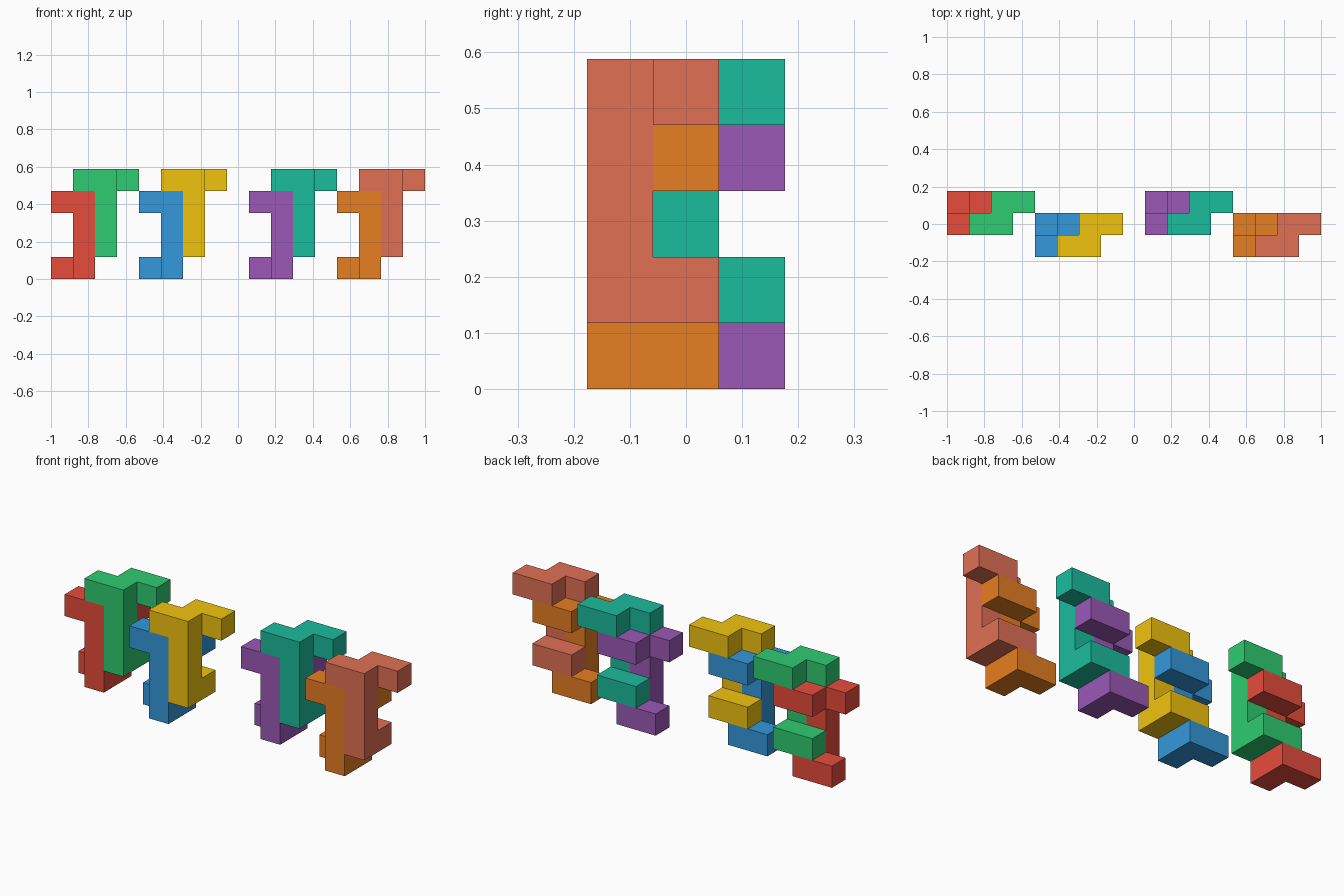
import bpy, bmesh
from mathutils import Vector

if "Cube" in bpy.data.objects:
    bpy.data.objects.remove(bpy.data.objects["Cube"])

U = 2 / 17  # edge of one cube; the row is 17 cubes long

# Cubes of one puzzle piece as (x, y, z): front column with hook, two back bars
PIECE = [(1, 0, 0), (1, 0, 1), (1, 0, 2), (1, 0, 3), (0, 0, 3),
         (1, 1, 3), (2, 1, 3), (0, 1, 0), (1, 1, 0)]


def srgb(hex_code):
    vals = [int(hex_code[i:i + 2], 16) / 255 for i in (0, 2, 4)]
    return [v / 12.92 if v <= 0.04045 else ((v + 0.055) / 1.055) ** 2.4 for v in vals] + [1]


def make_piece(name, offset, color):
    cells = set(PIECE)
    bm = bmesh.new()
    # Outer skin: one square wherever a cube has no neighbour
    for c in PIECE:
        for axis in range(3):
            for s in (-1, 1):
                n = list(c)
                n[axis] += s
                if tuple(n) in cells:
                    continue
                a, b = (axis + 1) % 3, (axis + 2) % 3
                quad = []
                for da, db in ((0, 0), (1, 0), (1, 1), (0, 1))[::s]:
                    p = Vector(c)
                    p[axis] += s > 0
                    p[a] += da
                    p[b] += db
                    quad.append(bm.verts.new((p + Vector(offset)) * U))
                bm.faces.new(quad)
    bmesh.ops.remove_doubles(bm, verts=bm.verts[:], dist=1e-4)
    bmesh.ops.dissolve_limit(bm, angle_limit=0.01, verts=bm.verts[:], edges=bm.edges[:])
    mesh = bpy.data.meshes.new(name)
    bm.to_mesh(mesh)
    bm.free()
    mat = bpy.data.materials.new(name + "_paint")
    mat.diffuse_color = srgb(color)
    mat.use_nodes = True
    mat.node_tree.nodes["Principled BSDF"].inputs["Base Color"].default_value = mat.diffuse_color
    mesh.materials.append(mat)
    bpy.context.collection.objects.link(bpy.data.objects.new(name, mesh))


# Four interlocked pairs: column start, row start, lower and upper piece
PAIRS = [(0, -0.5, ("red", "e74c3c"), ("green", "2ecc71")),
         (4, -1.5, ("blue", "3498db"), ("yellow", "f1c40f")),
         (9, -0.5, ("purple", "9b59b6"), ("teal", "1abc9c")),
         (13, -1.5, ("orange", "e67e22"), ("coral", "e17055"))]

for x, y, lower, upper in PAIRS:
    for step, (label, color) in enumerate((lower, upper)):
        make_piece(label + "_piece", (x - 8.5 + step, y, step), color)
